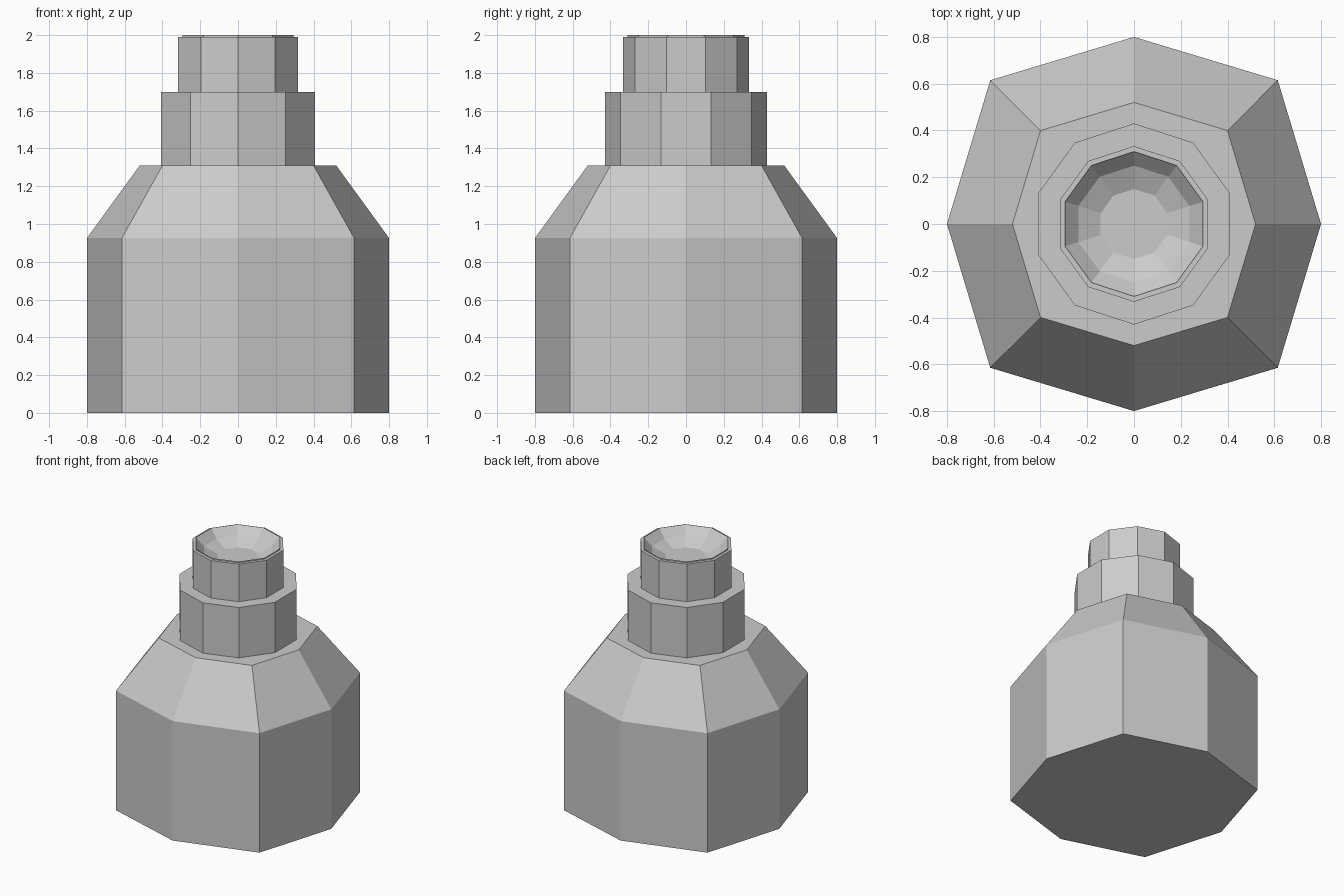
import bpy, bmesh
from math import sin, cos, pi

if "Cube" in bpy.data.objects:
    bpy.data.objects.remove(bpy.data.objects["Cube"])


def loft(name, rings, sides, start=0.0, diag=None):
    """Stack of (radius, z) rings skinned with flat faces, capped at both ends.
    diag scales every odd corner's radius."""
    bm = bmesh.new()
    loops = []
    for r, z in rings:
        loop = []
        for i in range(sides):
            a = start + 2 * pi * i / sides
            k = r * (diag if diag and i % 2 else 1)
            loop.append(bm.verts.new((k * cos(a), k * sin(a), z)))
        loops.append(loop)
    for lo, hi in zip(loops, loops[1:]):
        for i in range(sides):
            j = (i + 1) % sides
            bm.faces.new((lo[i], lo[j], hi[j], hi[i]))
    bm.faces.new(loops[0][::-1])
    bm.faces.new(loops[-1])
    me = bpy.data.meshes.new(name)
    bm.to_mesh(me)
    bm.free()
    ob = bpy.data.objects.new(name, me)
    bpy.context.collection.objects.link(ob)
    return ob


# Squarish eight-sided body with sloping shoulder
loft("bottle_body", [(0.8, 0), (0.8, 0.925), (0.52, 1.31)], 8, 0, 1.087)

# Ten-sided neck collar
loft("neck_collar", [(0.43, 1.31), (0.43, 1.7)], 10, pi / 2)

# Ten-sided spout with thin raised lip and dished top
loft("spout", [(0.333, 1.7), (0.333, 1.99), (0.31, 1.99), (0.31, 2.0),
               (0.25, 1.94), (0.15, 1.895)], 10, pi / 2)
